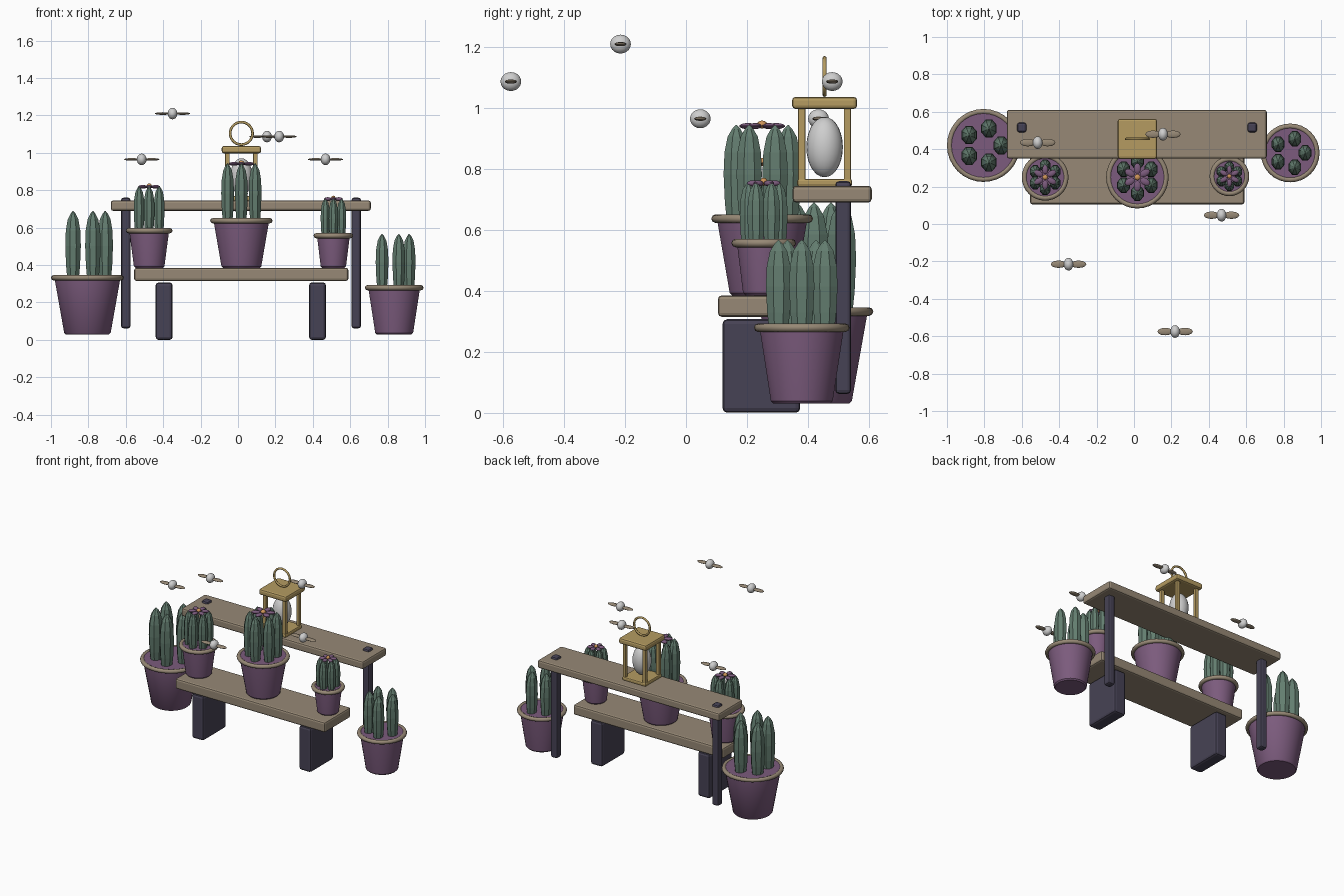
import bpy, math
from mathutils import Matrix, Vector

cube = bpy.data.objects.get("Cube")
if cube:
    bpy.data.objects.remove(cube, do_unlink=True)


def material(name, *rgb):
    m = bpy.data.materials.new(name)
    m.use_nodes = True
    m.diffuse_color = (*rgb, 1)
    bsdf = next(n for n in m.node_tree.nodes if n.type == 'BSDF_PRINCIPLED')
    bsdf.inputs["Base Color"].default_value = (*rgb, 1)
    return m


WOOD = material("weathered_wood", .31, .25, .18)
PURPLE = material("purple_clay", .20, .105, .205)
GREEN = material("cactus_green", .125, .205, .16)
DARK = material("dark_slate", .062, .055, .09)
GOLD = material("brass", .46, .33, .12)
WHITE = material("pale_grey", .62, .62, .62)
ORANGE = material("flower_orange", .62, .30, .10)


def finish(name, mat, smooth=True, angle=35):
    ob = bpy.context.object
    ob.name = name
    ob.data.materials.append(mat)
    bpy.ops.object.transform_apply(location=False, rotation=True, scale=True)
    if smooth:
        bpy.ops.object.shade_smooth_by_angle(angle=math.radians(angle))
    return ob


def box(name, mat, lo, hi, bevel=.012):
    lo, hi = Vector(lo), Vector(hi)
    bpy.ops.mesh.primitive_cube_add(size=1, location=(lo + hi) / 2)
    bpy.context.object.scale = hi - lo
    ob = finish(name, mat, False)
    mod = ob.modifiers.new("rounded_edges", 'BEVEL')
    mod.width, mod.segments = bevel, 2
    return ob


def ellipsoid(name, mat, loc, size, turn=0, seg=16):
    bpy.ops.mesh.primitive_uv_sphere_add(segments=seg, ring_count=seg // 2 + 2, location=loc,
                                         rotation=(0, 0, turn))
    bpy.context.object.scale = size
    return finish(name, mat)


def torus(name, mat, loc, major, minor, rot=(0, 0, 0)):
    bpy.ops.mesh.primitive_torus_add(location=loc, rotation=rot, major_radius=major,
                                     minor_radius=minor, major_segments=32, minor_segments=8)
    return finish(name, mat, angle=60)


def lathe(name, mat, loc, profile, seg, smooth=True, squash=1):
    """Spin (radius, height) pairs about z, closing both ends."""
    verts, faces = [], []
    for r, z in profile:
        for i in range(seg):
            a = math.tau * (i + .5) / seg
            verts.append((r * math.cos(a), r * squash * math.sin(a), z))
    for k in range(len(profile) - 1):
        for i in range(seg):
            j = (i + 1) % seg
            faces.append((k * seg + i, k * seg + j, (k + 1) * seg + j, (k + 1) * seg + i))
    faces.append(tuple(reversed(range(seg))))
    faces.append(tuple(range(len(verts) - seg, len(verts))))
    me = bpy.data.meshes.new(name)
    me.from_pydata(verts, [], faces)
    ob = bpy.data.objects.new(name, me)
    ob.location = loc
    bpy.context.collection.objects.link(ob)
    bpy.ops.object.select_all(action='DESELECT')
    bpy.context.view_layer.objects.active = ob
    ob.select_set(True)
    return finish(name, mat, smooth)


# Two shelves with their supports
box("upper_shelf", WOOD, (-.68, .35, .69), (.71, .61, .745))
box("lower_shelf", WOOD, (-.555, .105, .315), (.59, .39, .385))
for side, x in (("right", -.395), ("left", .425)):
    box(side + "_block_leg", DARK, (x - .045, .12, 0), (x + .045, .375, .307), .015)
for side, x in (("right", -.6), ("left", .632)):
    box(side + "_back_post", DARK, (x - .025, .49, .062), (x + .025, .542, .76), .012)


# Potted cacti: pot, rim, ring of stems and an optional flower
def potted_cactus(name, x, y, z, rim, base, rim_z, top, count, ring, rx, ry, bloom=0):
    wall = rim - .018
    lathe(name + "_pot", PURPLE, (x, y, 0),
          [(base - .008, z), (base, z + .008), (wall, rim_z - .015), (wall, rim_z - .004)], 32)
    torus(name + "_rim", WOOD, (x, y, rim_z - .013), rim - .014, .014)
    foot = rim_z - .03
    h = top - foot
    profile = [(rx * r, h * t) for r, t in
               ((.72, 0), (.9, .22), (1, .5), (.93, .72), (.68, .88), (.32, .96), (.03, 1))]
    offset = math.pi / 6 if count == 6 else 0
    for i in range(count):
        a = math.tau * i / count + offset
        lathe(f"{name}_stem_{i + 1}", GREEN,
              (x + ring * math.cos(a), y + ring * math.sin(a), foot),
              profile, 8, False, ry / rx)
    if bloom:
        for i in range(6):
            a = math.tau * i / 6 + math.pi / 6
            ellipsoid(f"{name}_petal_{i + 1}", PURPLE,
                      (x + bloom * .62 * math.cos(a), y + bloom * .62 * math.sin(a), top - .004),
                      (bloom * .4, bloom * .26, .01), a, 10)
        ellipsoid(name + "_flower_centre", ORANGE, (x, y, top + .001), (bloom * .23, bloom * .23, .013), 0, 10)


potted_cactus("right_floor", -.805, .42, .03, .195, .125, .345, .69, 5, .095, .045, .052)
potted_cactus("left_floor", .835, .38, .03, .157, .102, .292, .567, 5, .08, .037, .045)
potted_cactus("middle_shelf", .018, .25, .385, .167, .107, .65, .945, 6, .085, .037, .045, .075)
potted_cactus("right_shelf", -.475, .25, .385, .125, .082, .597, .822, 6, .062, .031, .036, .065)
potted_cactus("left_shelf", .51, .255, .385, .106, .068, .57, .757, 6, .05, .027, .031, .055)

# Lantern
LX, LY = .018, .455
box("lantern_base", GOLD, (LX - .09, LY - .09, .742), (LX + .09, LY + .09, .768), .008)
box("lantern_roof", GOLD, (LX - .105, LY - .107, .997), (LX + .105, LY + .107, 1.037), .012)
for i in (-1, 1):
    for j in (-1, 1):
        box(f"lantern_post_{i}_{j}", GOLD, (LX + i * .075 - .012, LY + j * .075 - .012, .76),
            (LX + i * .075 + .012, LY + j * .075 + .012, 1.0), .004)
ellipsoid("lantern_glass", WHITE, (LX, LY, .872), (.06, .06, .099), 0, 24)
torus("lantern_ring", GOLD, (LX, LY, 1.104), .06, .007, (math.pi / 2, 0, 0))

# Hovering winged insects
for n, (x, y, z) in enumerate([(-.35, -.215, 1.21), (-.515, .435, .965), (.468, .047, .965),
                               (.22, -.575, 1.087), (.155, .48, 1.087)], 1):
    ellipsoid(f"insect_{n}_body", WHITE, (x, y, z), (.026, .034, .031))
    for side, s in (("right", -1), ("left", 1)):
        ellipsoid(f"insect_{n}_{side}_wing", WOOD, (x + s * .053, y, z), (.042, .02, .007), 0, 12)
